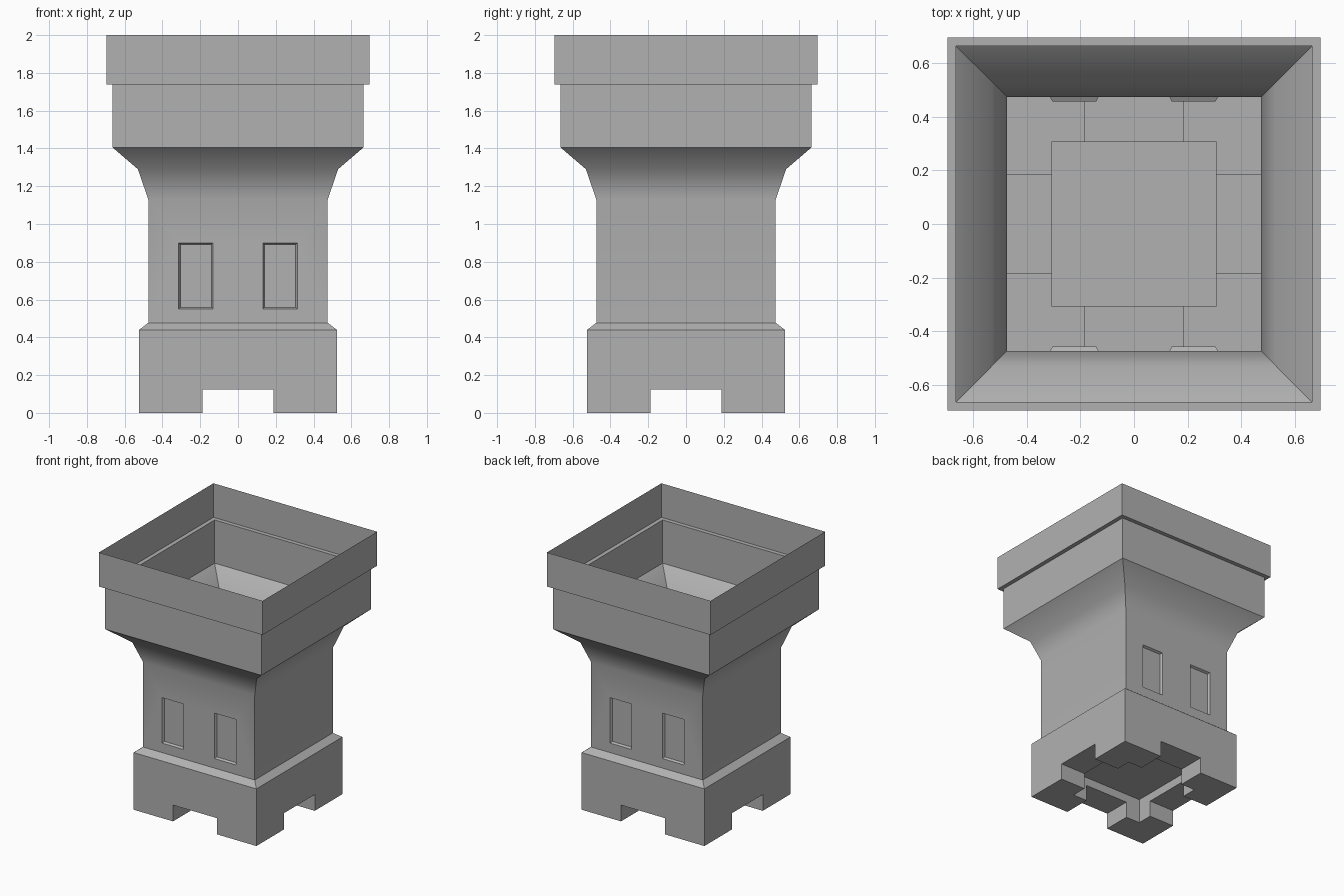
import bpy, bmesh, math
from mathutils import Matrix, Vector

if "Cube" in bpy.data.objects:
    bpy.data.objects.remove(bpy.data.objects["Cube"])

BASE, BODY, NOTCH, RECESS = 0.523, 0.475, 0.187, 0.308   # half widths
NOTCH_Z, RECESS_Z = 0.125, 0.19
WIN_X0, WIN_X1, WIN_Z0, WIN_Z1 = 0.132, 0.314, 0.55, 0.90
BODY_Z0, BODY_Z1 = 0.477, 1.13
# outer profile above the body: (half width, z)
UPPER = [(BODY, BODY_Z1), (0.53, 1.29), (0.665, 1.406),
         (0.665, 1.738), (0.697, 1.738), (0.697, 2.0)]

bm = bmesh.new()


def face(points, turn):
    """Add one polygon, turned about z by quarter turns."""
    rot = Matrix.Rotation(turn * math.pi / 2, 3, 'Z')
    return bm.faces.new([bm.verts.new(rot @ Vector(p)) for p in points])


def band(w0, z0, w1, z1, turn):
    face([(-w0, -w0, z0), (w0, -w0, z0), (w1, -w1, z1), (-w1, -w1, z1)], turn)


def notched_wall(w, top, turn):
    n, h = NOTCH, NOTCH_Z
    outline = [(-w, 0), (-n, 0), (-n, h), (n, h), (n, 0), (w, 0), (w, top), (-w, top)]
    face([(x, -w, z) for x, z in outline], turn)


def window_wall(turn):
    """Body wall with two shallow recessed windows."""
    def flat(pts):
        face([(x, -BODY, z) for x, z in pts], turn)
    b, a, c, lo, hi = BODY, WIN_X0, WIN_X1, WIN_Z0, WIN_Z1
    flat([(-b, BODY_Z0), (b, BODY_Z0), (c, lo), (a, lo), (-a, lo), (-c, lo)])
    flat([(b, BODY_Z1), (-b, BODY_Z1), (-c, hi), (-a, hi), (a, hi), (c, hi)])
    flat([(-a, lo), (a, lo), (a, hi), (-a, hi)])
    flat([(-b, BODY_Z0), (-c, lo), (-c, hi), (-b, BODY_Z1)])
    flat([(b, BODY_Z0), (b, BODY_Z1), (c, hi), (c, lo)])
    t, y = 0.009, -BODY + 0.017
    for x0, x1 in ((-c, -a), (a, c)):
        outer = [(x0, -b, lo), (x1, -b, lo), (x1, -b, hi), (x0, -b, hi)]
        inner = [(x0 + t, y, lo + t), (x1 - t, y, lo + t),
                 (x1 - t, y, hi - t), (x0 + t, y, hi - t)]
        face(inner, turn)
        for i in range(4):
            j = (i + 1) % 4
            face([outer[i], outer[j], inner[j], inner[i]], turn)


for turn in range(4):
    n, r, h = NOTCH, RECESS, NOTCH_Z
    # base wall, inner recess wall and corner foot
    notched_wall(BASE, 0.44, turn)
    notched_wall(RECESS, RECESS_Z, turn)
    face([(x, y, 0) for x, y in ((-BASE, -BASE), (-n, -BASE), (-n, -r),
                                 (-r, -r), (-r, -n), (-BASE, -n))], turn)
    # notch ceiling and sides
    face([(-n, -BASE, h), (n, -BASE, h), (n, -r, h), (-n, -r, h)], turn)
    for x in (-n, n):
        face([(x, -BASE, 0), (x, -r, 0), (x, -r, h), (x, -BASE, h)], turn)
    # chamfer, body wall, flare and collar
    band(BASE, 0.44, BODY, BODY_Z0, turn)
    if turn % 2 == 0:
        window_wall(turn)
    else:
        band(BODY, BODY_Z0, BODY, BODY_Z1, turn)
    for (w0, z0), (w1, z1) in zip(UPPER, UPPER[1:]):
        band(w0, z0, w1, z1, turn)

# raised centre of the underside
r = RECESS
face([(-r, -r, RECESS_Z), (r, -r, RECESS_Z), (r, r, RECESS_Z), (-r, r, RECESS_Z)], 0)

bmesh.ops.remove_doubles(bm, verts=bm.verts, dist=1e-4)
bmesh.ops.recalc_face_normals(bm, faces=bm.faces)
# make sure the open shell faces outwards: the collar wall decides
rim = max(bm.faces, key=lambda f: f.calc_center_median().z)
if rim.normal.dot(rim.calc_center_median() * Vector((1, 1, 0))) < 0:
    bmesh.ops.reverse_faces(bm, faces=bm.faces)

mesh = bpy.data.meshes.new("chimney_shell")
bm.to_mesh(mesh)
bm.free()
chimney = bpy.data.objects.new("chimney_shell", mesh)
bpy.context.collection.objects.link(chimney)
bpy.context.view_layer.objects.active = chimney
chimney.select_set(True)
bpy.ops.object.shade_smooth_by_angle(angle=math.radians(35))

# large flat walls stay evenly shaded, only the flare blends
weighted = chimney.modifiers.new("flat_walls", 'WEIGHTED_NORMAL')
weighted.keep_sharp = True

# mid grey clay
clay = bpy.data.materials.new("grey_clay")
clay.diffuse_color = (0.44, 0.44, 0.44, 1)
clay.use_nodes = True
clay.node_tree.nodes["Principled BSDF"].inputs["Base Color"].default_value = clay.diffuse_color
mesh.materials.append(clay)
